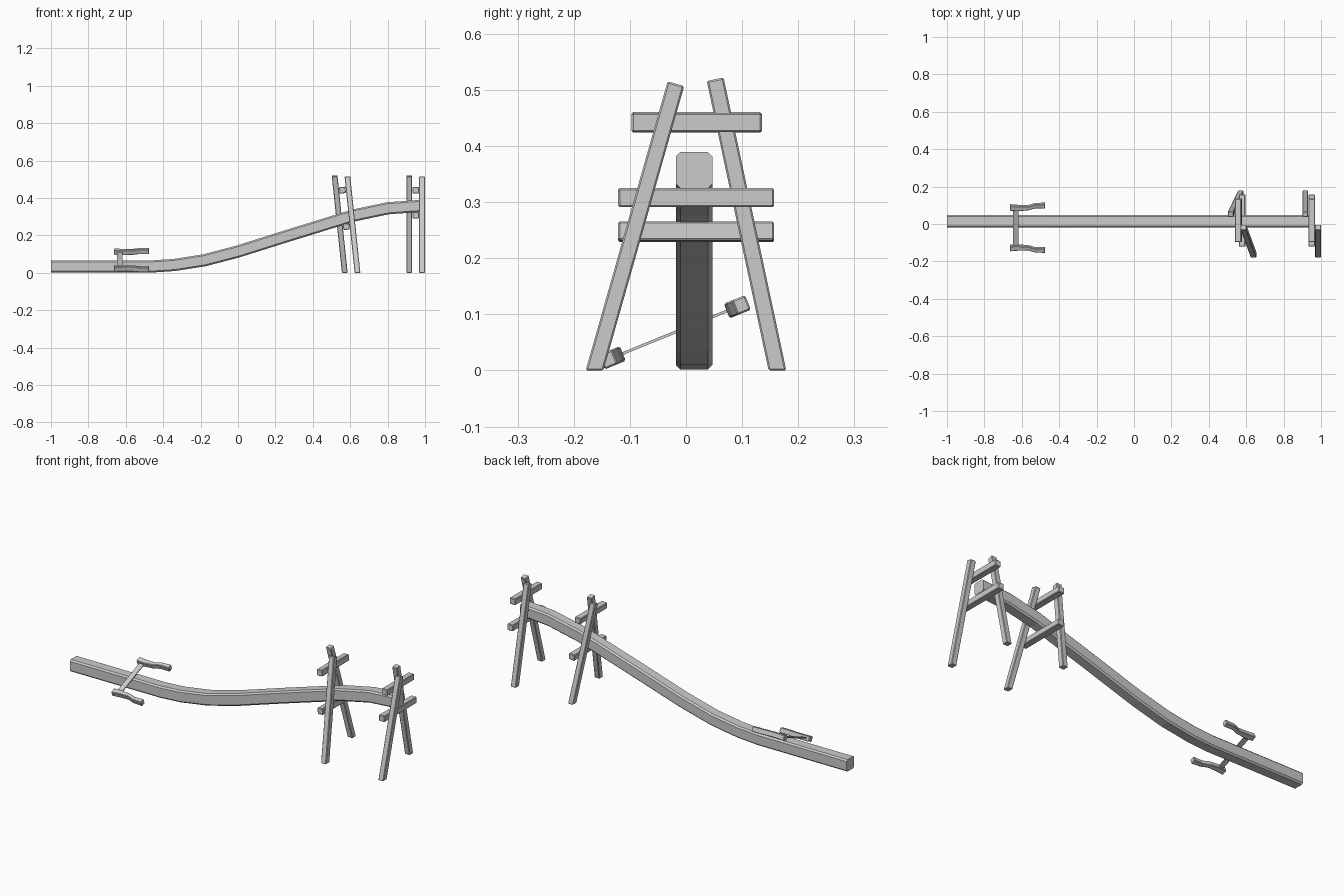
import bpy, bmesh, math
from mathutils import Vector

if "Cube" in bpy.data.objects:
    bpy.data.objects.remove(bpy.data.objects["Cube"])


def loft(name, rings, bevel=0.0):
    """Closed solid skinned through equal-sized rings of points."""
    bm = bmesh.new()
    vs = [[bm.verts.new(p) for p in ring] for ring in rings]
    n = len(vs[0])
    for a, b in zip(vs, vs[1:]):
        for i in range(n):
            j = (i + 1) % n
            bm.faces.new((a[i], a[j], b[j], b[i]))
    bm.faces.new(vs[0][::-1])
    bm.faces.new(vs[-1])
    bmesh.ops.recalc_face_normals(bm, faces=bm.faces)
    me = bpy.data.meshes.new(name)
    bm.to_mesh(me)
    bm.free()
    ob = bpy.data.objects.new(name, me)
    bpy.context.collection.objects.link(ob)
    if bevel:
        m = ob.modifiers.new("bevel", 'BEVEL')
        m.width = bevel
        m.segments = 1
        m.angle_limit = math.radians(50)
        m.limit_method = 'ANGLE'
    return ob


def rect(c, u, v):
    """Four corners around c with half-axes u and v."""
    c, u, v = Vector(c), Vector(u), Vector(v)
    return [c - u - v, c + u - v, c + u + v, c - u + v]


# Curved main beam with chamfered corners
path = [(-1, .034), (-.46, .034), (-.34, .042), (-.18, .067), (0, .114),
        (.25, .193), (.49, .267), (.62, .307), (.8, .345), (.967, .357)]
H, C = .0325, .008
section = [(-H + C, -H), (H - C, -H), (H, -H + C), (H, H - C),
           (H - C, H), (-H + C, H), (-H, H - C), (-H, -H + C)]
rings = []
for i, (x, z) in enumerate(path):
    if i in (0, len(path) - 1):
        a = 0
    else:
        p, q = path[i - 1], path[i + 1]
        a = math.atan2(q[1] - p[1], q[0] - p[0])
    rings.append([(x - math.sin(a) * h, .0145 + w, z + math.cos(a) * h)
                  for w, h in section])
loft("main_beam", rings)


# Trestle frames: two crossed legs either side of two crossbars
def trestle(name, x0, lean, low_bar):
    def at(z):
        return x0 - lean * z

    for side, dx, y0, top in (("front", .034, -.163, (-.018, .511)),
                              ("rear", -.034, .163, (.052, .519))):
        d = Vector((top[0] - y0, top[1])).normalized()
        perp = Vector((0, d.y, -d.x)) * .0153
        perp.x = -lean * perp.z
        loft(f"{name}_{side}_leg", [
            rect((x0 + dx, y0, 0), (.0153, 0, 0), (0, .0158, 0)),
            rect((at(top[1]) + dx, top[0], top[1]), (.0153, 0, 0), perp)], .003)
    up = Vector((-lean, 0, 1)).normalized() * .017
    across = Vector((1, 0, lean)).normalized() * .017
    for part, z, ya, yb in (("upper", .442, -.097, .135),
                            ("lower", low_bar, -.121, .157)):
        loft(f"{name}_{part}_crossbar",
             [rect((at(z), y, z), across, up) for y in (ya, yb)], .003)


trestle("end_trestle", .95, 0, .308)
trestle("middle_trestle", .605, .105, .247)

# Tilted pair of handles joined by a flat bar
ang = math.atan2(.38, .93)
U = Vector((0, math.cos(ang), math.sin(ang)))
V = Vector((0, -math.sin(ang), math.cos(ang)))
mid = Vector((0, -.02, .068))
loft("handle_bar", [rect(mid + Vector((-.632, 0, 0)) + U * s,
                         (.014, 0, 0), V * .0025) for s in (-.108, .108)])
profile = [(-.662, .117, .015), (-.62, .114, .014), (-.565, .116, .011),
           (-.53, .127, .011), (-.475, .128, .013)]
for side, s in (("front", -1), ("rear", 1)):
    loft(f"{side}_handle", [rect(mid + Vector((x, 0, 0)) + U * s * u, U * w, V * .014)
                            for x, u, w in profile], .003)
